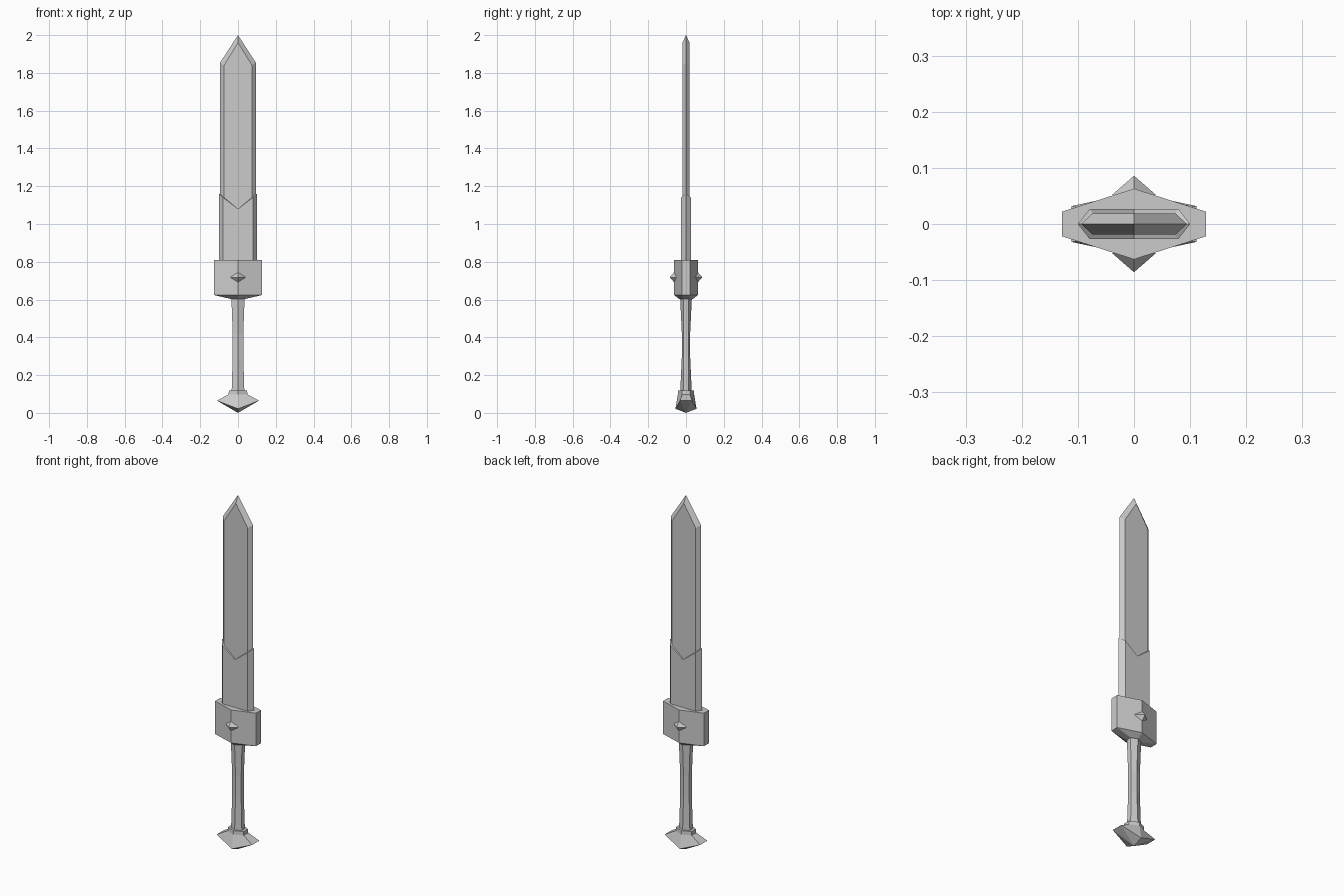
import bpy, bmesh
from mathutils import Matrix

if "Cube" in bpy.data.objects:
    bpy.data.objects.remove(bpy.data.objects["Cube"])


def loft(name, rings, cap_start=True, cap_end=True):
    """Skin a list of equal-length point rings into a flat-shaded object."""
    bm = bmesh.new()
    vs = [[bm.verts.new(p) for p in r] for r in rings]
    n = len(rings[0])
    for a, b in zip(vs, vs[1:]):
        for i in range(n):
            j = (i + 1) % n
            bm.faces.new((a[i], a[j], b[j], b[i]))
    if cap_start:
        bm.faces.new(vs[0][::-1])
    if cap_end:
        bm.faces.new(vs[-1])
    bmesh.ops.remove_doubles(bm, verts=bm.verts, dist=1e-5)
    bmesh.ops.recalc_face_normals(bm, faces=bm.faces)
    return finish(name, bm)


def finish(name, bm):
    me = bpy.data.meshes.new(name)
    bm.to_mesh(me)
    bm.free()
    ob = bpy.data.objects.new(name, me)
    bpy.context.collection.objects.link(ob)
    return ob


def hexa(x, side_y, y, z_side, z_mid=None):
    """Hexagon with flat sides at +-x and points at +-y."""
    zm = z_side if z_mid is None else z_mid
    return [(x, -side_y, z_side), (x, side_y, z_side), (0, y, zm),
            (-x, side_y, z_side), (-x, -side_y, z_side), (0, -y, zm)]


def blade_ring(w, i, t, z_edge, z_flat, z_mid):
    """Sharp-edged blade section: edges at +-w, flats from -i to i at +-t."""
    return [(w, 0, z_edge), (i, t, z_flat), (0, t, z_mid), (-i, t, z_flat),
            (-w, 0, z_edge), (-i, -t, z_flat), (0, -t, z_mid), (i, -t, z_flat)]


# blade with bevelled edges and point
loft("blade", [
    blade_ring(0.094, 0.074, 0.019, 0.79, 0.79, 0.79),
    blade_ring(0.094, 0.074, 0.019, 1.855, 1.84, 1.84),
    blade_ring(0, 0, 0.019, 2.0, 1.96, 1.96),
], cap_end=False)

# sleeve around the lower blade, with a V-shaped upper rim
loft("blade_sleeve", [
    blade_ring(0.1, 0.079, 0.027, 0.79, 0.79, 0.79),
    blade_ring(0.1, 0.079, 0.027, 1.16, 1.14, 1.08),
    blade_ring(0.093, 0.073, 0.018, 1.16, 1.14, 1.08),
], cap_end=False)

# hexagonal guard with tapered underside
loft("guard", [
    hexa(0.037, 0.016, 0.036, 0.603),
    hexa(0.128, 0.022, 0.063, 0.624),
    hexa(0.128, 0.022, 0.063, 0.81),
])

# gem studs on front and back
for label, s in (("front", -1), ("back", 1)):
    bm = bmesh.new()
    bmesh.ops.create_cone(bm, segments=4, radius1=0.039, radius2=0,
                          depth=0.034, cap_ends=True)
    bmesh.ops.transform(bm, verts=bm.verts,
                        matrix=Matrix.Translation((0, s * 0.069, 0.718))
                        @ Matrix.Rotation(-s * 1.5707963, 4, 'X'))
    # keep a corner pointing up
    if max(v.co.z for v in bm.verts) < 0.75:
        bmesh.ops.rotate(bm, verts=bm.verts, cent=(0, 0, 0.718),
                         matrix=Matrix.Rotation(0.7853982, 3, 'Y'))
    finish("gem_" + label, bm)

# waisted grip
loft("grip", [hexa(x, sy, y, z) for x, sy, y, z in (
    (0.034, 0.014, 0.031, 0.1), (0.028, 0.012, 0.022, 0.3),
    (0.028, 0.012, 0.022, 0.42), (0.035, 0.014, 0.031, 0.61))])

# pommel: pointed base, wide wings, collar
loft("pommel", [
    hexa(0, 0, 0, 0.0),
    hexa(0.111, 0.032, 0.056, 0.065, 0.022),
    hexa(0.05, 0.02, 0.043, 0.098),
    hexa(0.048, 0.02, 0.041, 0.119),
], cap_start=False)
